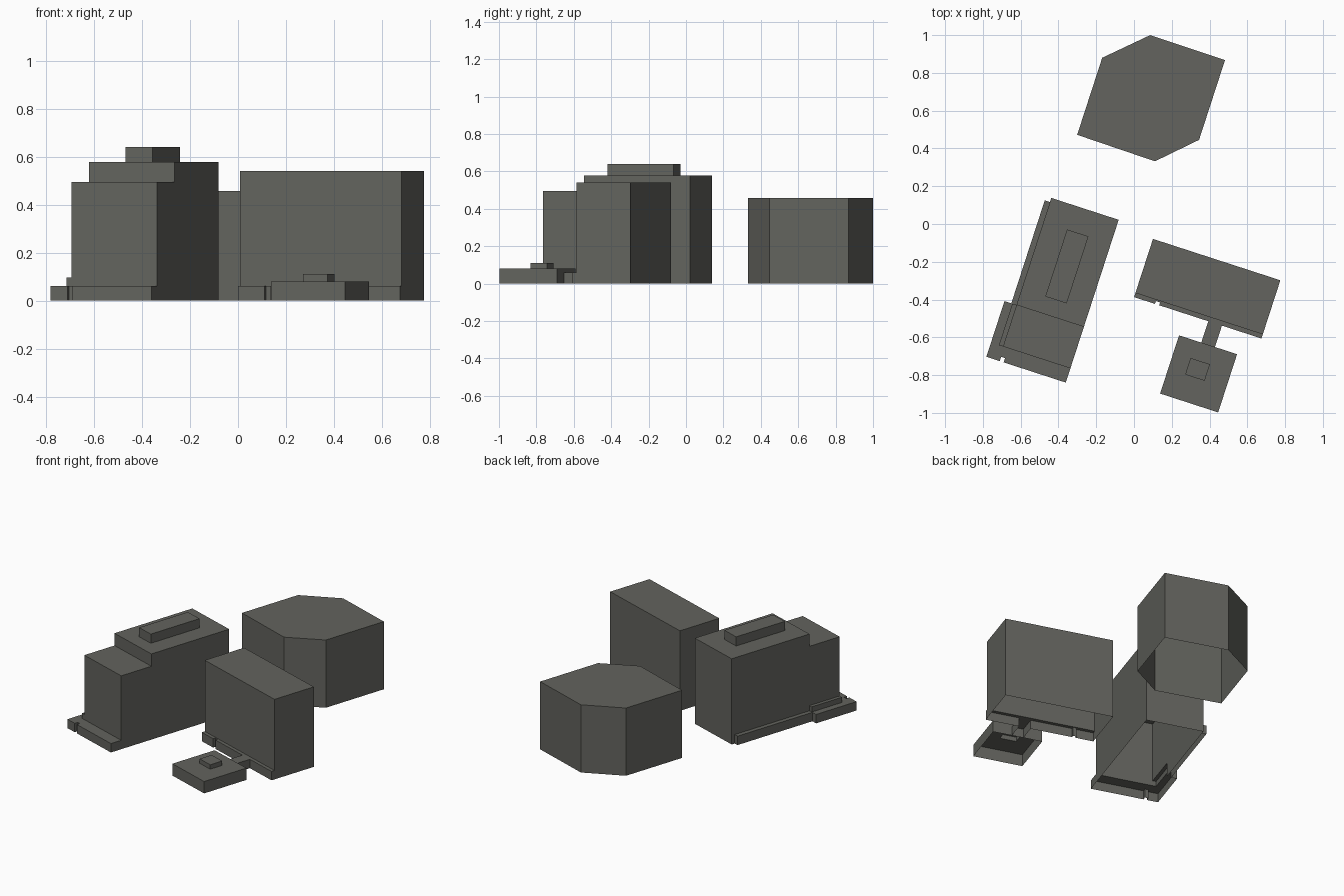
import bpy, bmesh, math

if "Cube" in bpy.data.objects:
    bpy.data.objects.remove(bpy.data.objects["Cube"])

# One flat grey for every building
grey = bpy.data.materials.new("warm_grey")
grey.diffuse_color = (0.125, 0.126, 0.112, 1)
grey.use_nodes = True
grey.node_tree.nodes["Principled BSDF"].inputs["Base Color"].default_value = grey.diffuse_color

TURN = math.radians(-18)  # all buildings share one street angle


def shell(name, pts, top, bases=0.0, hole=None):
    """Open-bottomed block from a counter-clockwise outline.
    bases: start height of each wall (None = no wall).
    hole: inner outline of a four-sided roof, left open under a roof block."""
    n = len(pts)
    if not isinstance(bases, (list, tuple)):
        bases = [bases] * n
    bm = bmesh.new()

    def face(*cos):
        bm.faces.new([bm.verts.new(c) for c in cos])

    for i, base in enumerate(bases):
        a, b = pts[i], pts[(i + 1) % n]
        if base is not None:
            face((*a, base), (*b, base), (*b, top), (*a, top))
        if hole:
            c, d = hole[i], hole[(i + 1) % n]
            face((*a, top), (*b, top), (*d, top), (*c, top))
    if not hole:
        face(*[(*p, top) for p in pts])
    bmesh.ops.remove_doubles(bm, verts=bm.verts, dist=1e-5)
    mesh = bpy.data.meshes.new(name)
    bm.to_mesh(mesh)
    bm.free()
    mesh.materials.append(grey)
    obj = bpy.data.objects.new(name, mesh)
    obj.rotation_euler.z = TURN
    bpy.context.collection.objects.link(obj)


def rect(x0, x1, y0, y1):
    return [(x0, y0), (x1, y0), (x1, y1), (x0, y1)]


# Back building: six-sided block
shell("hexagonal_block",
      [(-.432, .356), (.003, .350), (.190, .530), (.190, .974),
       (-.228, .977), (-.432, .785)], .457)

# Left building: stepped tower with roof block
roof = rect(-.328, -.209, -.510, -.137)
shell("tall_tower", rect(-.459, -.084, -.600, -.004), .578, [.495, 0, 0, 0], roof)
shell("tall_tower_roof_block", roof, .64, .578)
shell("low_tower", rect(-.459, -.084, -.831, -.600), .495, [.06, 0, None, .095])

# Left building: podium, raised ledge and side ledge
shell("podium",
      [(-.526, -.910), (-.452, -.910), (-.452, -.886), (-.430, -.886),
       (-.430, -.910), (-.084, -.910), (-.084, -.831), (-.482, -.831),
       (-.482, -.600), (-.526, -.600)], .06,
      [0, 0, 0, 0, 0, 0, None, None, 0, 0])
shell("raised_ledge", rect(-.482, -.459, -.831, -.600), .095, [.06, None, .06, .06])
shell("side_ledge", rect(-.488, -.459, -.600, -.027), .06, [None, None, 0, 0])

# Right building: slab with a front ledge that runs into the walkway
shell("slab_tower", rect(.120, .829, -.345, -.044), .54, [.06, 0, 0, 0])
shell("front_ledge_and_walkway",
      [(.120, -.368), (.236, -.368), (.236, -.352), (.260, -.352),
       (.260, -.368), (.533, -.368), (.533, -.487), (.609, -.487),
       (.609, -.368), (.829, -.368), (.829, -.345), (.120, -.345)], .06,
      [0, 0, 0, 0, 0, 0, None, 0, 0, 0, None, 0])

# Front pavilion with roof block
roof = rect(.504, .612, -.674, -.582)
shell("pavilion", rect(.409, .732, -.811, -.487), .08, 0, roof)
shell("pavilion_roof_block", roof, .11, .08)
